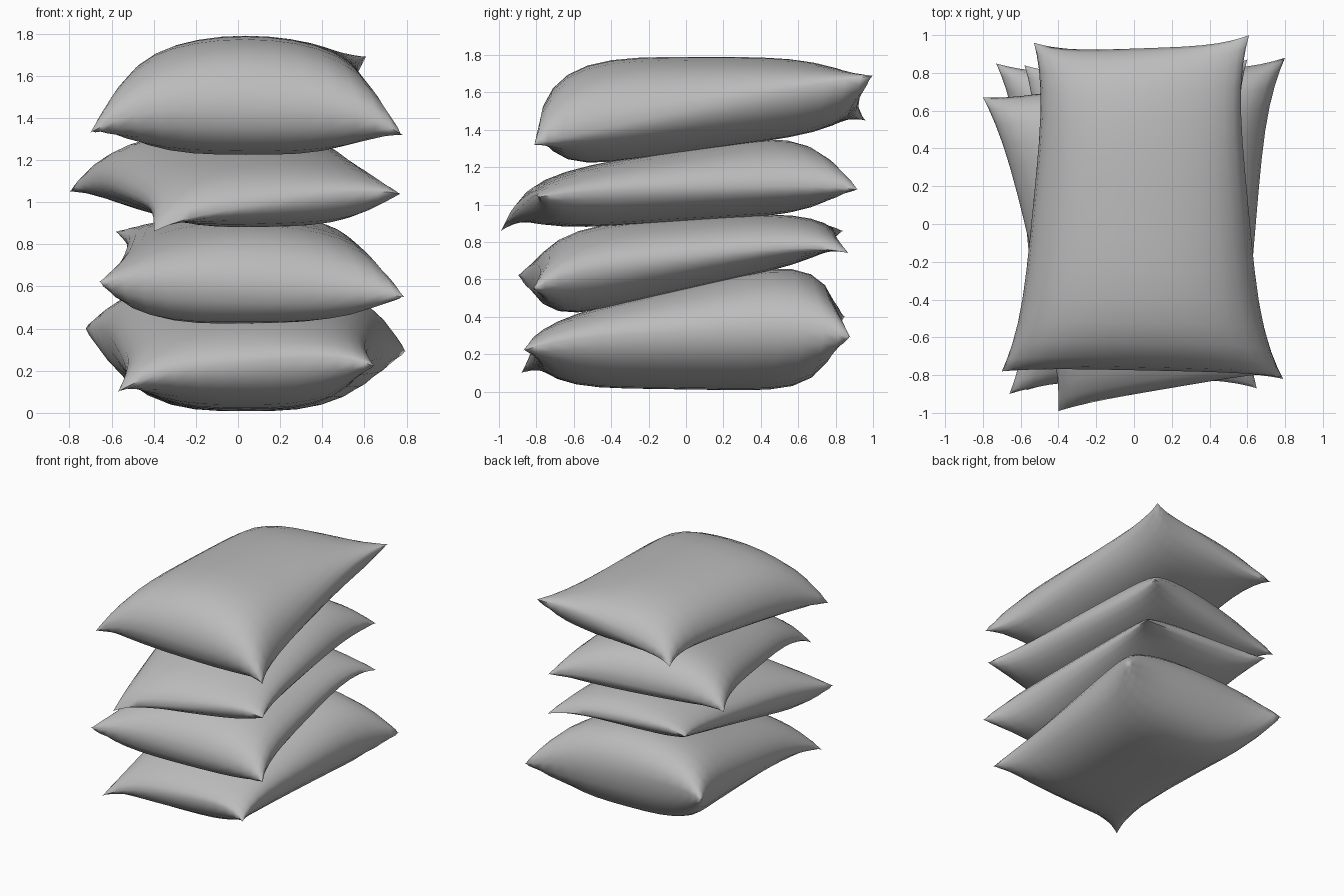
import bpy, math
from mathutils import Vector

cube = bpy.data.objects.get("Cube")
if cube:
    bpy.data.objects.remove(cube, do_unlink=True)

cloth = bpy.data.materials.new("grey_cloth")
cloth.use_nodes = True
GREY = (0.5, 0.5, 0.5, 1)
cloth.diffuse_color = GREY
cloth.node_tree.nodes["Principled BSDF"].inputs["Base Color"].default_value = GREY

N = 16  # grid steps along each side
FULLNESS = ((2.0, 3.6), (3.2, 6.0))  # how boxy the upper and lower halves are


def pillow(name, corners, seams, pinch, top, bottom):
    """corners: front -x, front +x, back +x, back -x.
    seams: mid-edge heights of front, +x, back and -x edges.
    pinch: how far those edges are drawn inward.
    top, bottom: (height at the centre, slope along y)."""
    a, b, c, d = map(Vector, corners)
    inward = (Vector((0, 1, 0)), Vector((-1, 0, 0)), Vector((0, -1, 0)), Vector((1, 0, 0)))
    ends = ((a, b), (b, c), (d, c), (a, d))
    # Offset of each mid-edge from the straight line between its corners
    off = [inward[i] * pinch[i] + Vector((0, 0, seams[i] - (p.z + q.z) / 2))
           for i, (p, q) in enumerate(ends)]

    def seam_point(u, v):
        s, t = (u + 1) / 2, (v + 1) / 2
        p = a.lerp(b, s).lerp(d.lerp(c, s), t)
        fu, fv = 1 - u ** 4, 1 - v ** 4
        p += fu * (off[0] * (1 - t) + off[2] * t)
        return p + fv * (off[3] * (1 - s) + off[1] * s)

    verts, index, faces = [], {}, []
    for side, (height, slope) in enumerate((top, bottom)):
        eu, ev = FULLNESS[side]
        for i in range(N + 1):
            for j in range(N + 1):
                u, v = (-math.cos(math.pi * k / N) for k in (i, j))
                rim = i in (0, N) or j in (0, N)
                if rim and side:
                    index[side, i, j] = index[0, i, j]
                    continue
                p = seam_point(u, v)
                if not rim:
                    # Full filling that falls off steeply at the seam
                    w = math.sqrt((1 - abs(u) ** eu) * (1 - abs(v) ** ev))
                    p.z += (height + slope * p.y - p.z) * w
                index[side, i, j] = len(verts)
                verts.append(p)
        for i in range(N):
            for j in range(N):
                f = [index[side, i + x, j + y] for x, y in ((0, 0), (1, 0), (1, 1), (0, 1))]
                faces.append(f[::-1] if side else f)

    mesh = bpy.data.meshes.new(name)
    mesh.from_pydata(verts, [], faces)
    mesh.materials.append(cloth)
    mesh.shade_smooth()
    mesh.set_sharp_from_angle(angle=math.radians(65))
    obj = bpy.data.objects.new(name, mesh)
    bpy.context.collection.objects.link(obj)


# Stack of four pillows, lowest first
pillow("bottom_pillow",
       ((-0.57, -0.88, 0.10), (0.65, -0.87, 0.22), (0.80, 0.88, 0.29), (-0.73, 0.85, 0.40)),
       (0.24, 0.32, 0.39, 0.30), (0.05, 0.08, 0.06, 0.08), (0.57, 0.23), (0.012, -0.015))
pillow("lower_middle_pillow",
       ((-0.66, -0.90, 0.62), (0.79, -0.82, 0.55), (0.60, 0.87, 0.74), (-0.58, 0.84, 0.86)),
       (0.60, 0.72, 0.82, 0.74), (0.05, 0.09, 0.05, 0.08), (0.93, 0.06), (0.54, 0.23))
pillow("upper_middle_pillow",
       ((-0.40, -0.99, 0.86), (0.77, -0.79, 1.04), (0.56, 0.92, 1.08), (-0.80, 0.67, 1.05)),
       (1.00, 1.09, 1.10, 1.06), (0.02, 0.07, 0.04, 0.06), (1.30, 0.16), (0.91, 0.06))
pillow("top_pillow",
       ((-0.70, -0.78, 1.33), (0.78, -0.81, 1.32), (0.61, 1.00, 1.69), (-0.53, 0.96, 1.45)),
       (1.44, 1.52, 1.58, 1.47), (0.02, 0.09, 0.05, 0.08), (1.79, 0.0), (1.28, 0.14))
